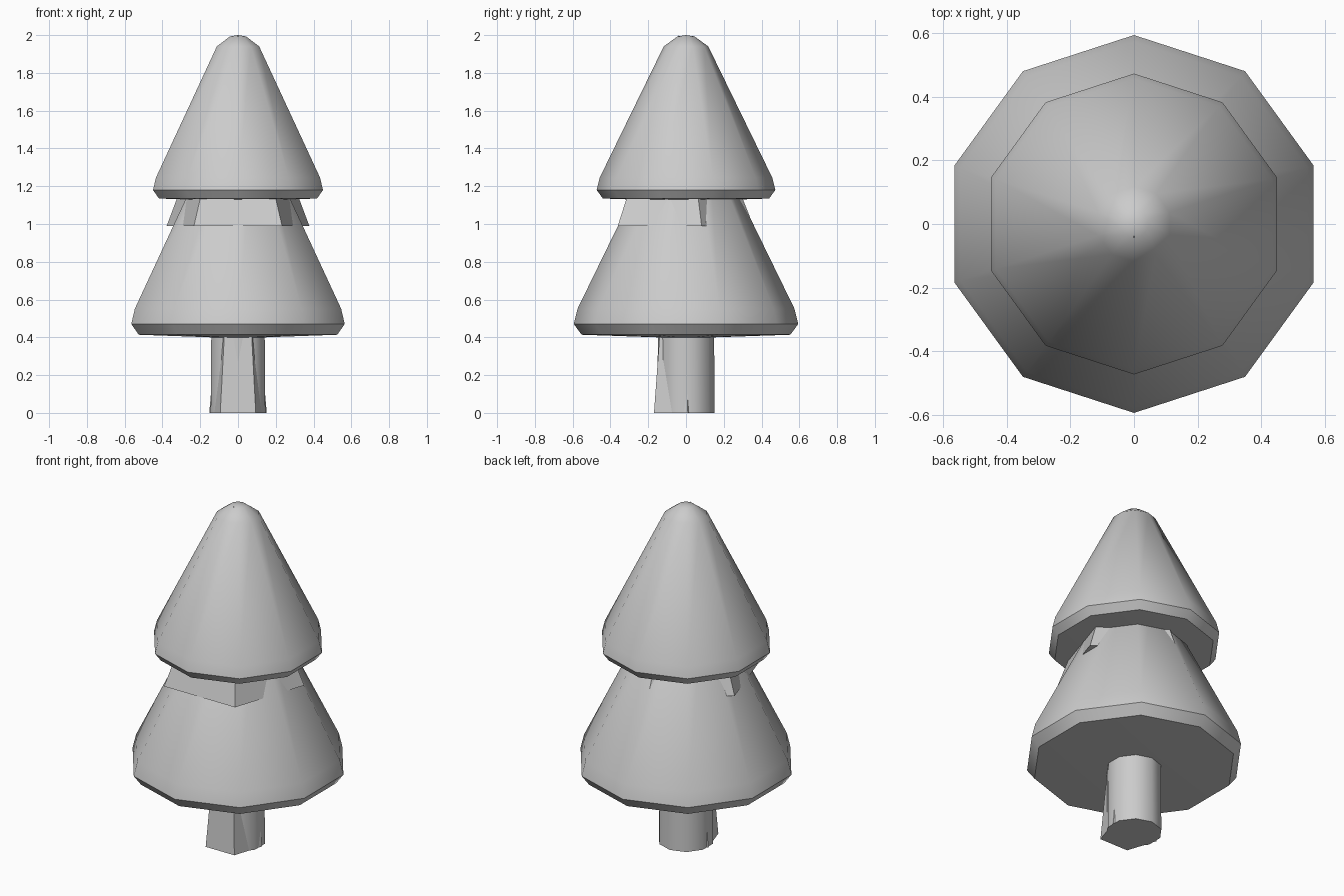
import bpy
import bmesh
from math import cos, sin, tau, pi, radians

cube = bpy.data.objects.get("Cube")
if cube:
    bpy.data.objects.remove(cube, do_unlink=True)

grey = bpy.data.materials.new("plain grey")
grey.use_nodes = True
GREY = (0.6, 0.6, 0.6, 1)
grey.diffuse_color = GREY
grey.node_tree.nodes["Principled BSDF"].inputs["Base Color"].default_value = GREY


def lathe(name, profile, sides, y=0.0, first=-pi / 2):
    """Turn (radius, height) points around an upright axis; zero radius makes a tip."""
    bm = bmesh.new()
    rings = []
    for r, z in profile:
        count = sides if r > 0 else 1
        rings.append([bm.verts.new((r * cos(first + tau * i / sides),
                                    y + r * sin(first + tau * i / sides), z))
                      for i in range(count)])
    for low, high in zip(rings, rings[1:]):
        for i in range(sides):
            j = (i + 1) % sides
            corners = [low[i % len(low)], low[j % len(low)],
                       high[j % len(high)], high[i % len(high)]]
            bm.faces.new(list(dict.fromkeys(corners)))
    bmesh.ops.recalc_face_normals(bm, faces=bm.faces)
    mesh = bpy.data.meshes.new(name)
    bm.to_mesh(mesh)
    bm.free()
    mesh.materials.append(grey)
    obj = bpy.data.objects.new(name, mesh)
    bpy.context.collection.objects.link(obj)
    bpy.ops.object.select_all(action="DESELECT")
    obj.select_set(True)
    bpy.context.view_layer.objects.active = obj
    bpy.ops.object.shade_smooth_by_angle(angle=radians(40))
    return obj


# Foliage tiers: one rounded cone profile, scaled for the lower tier
TIER = [(0, 0), (0.44, 0.015), (0.473, 0.06), (0.457, 0.125),
        (0.118, 0.82), (0.045, 0.873), (0, 0.88)]
for name, scale, base in (("upper_foliage", 1.0, 1.12), ("lower_foliage", 1.256, 0.395)):
    lathe(name, [(r * scale, base + z * scale) for r, z in TIER], 10)

# Round trunk
lathe("trunk", [(0, 0), (0.152, 0), (0.148, 0.5), (0, 0.5)], 10)

# Five-sided cores, set slightly forward, whose corners break the surface
lathe("foliage_core", [(0, 0.99), (0.397, 0.99), (0, 2.0)], 5, y=-0.04, first=pi / 2)
lathe("trunk_core", [(0, 0), (0.16, 0), (0.115, 0.5), (0, 0.5)], 5, y=-0.04, first=pi / 2)
